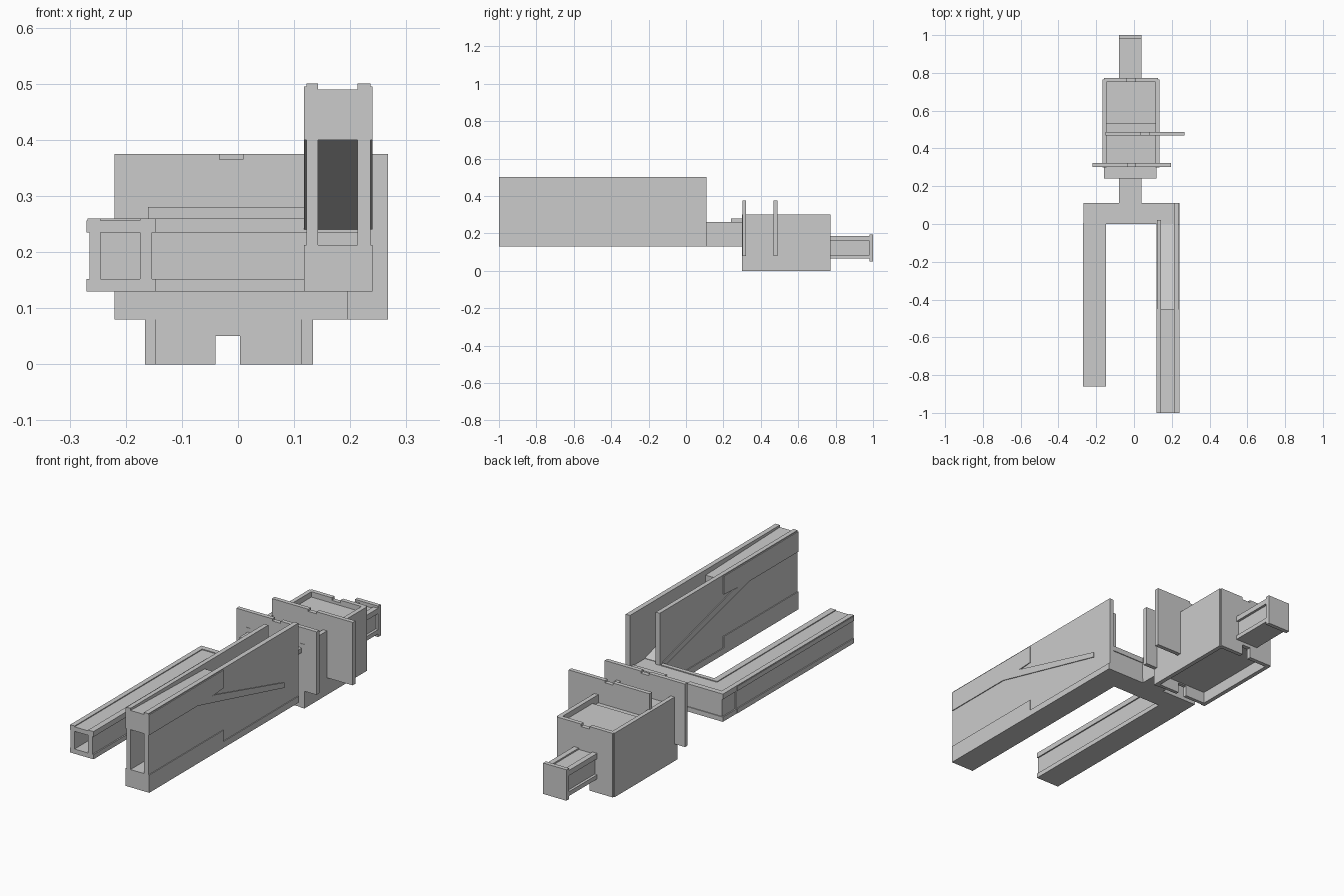
import bpy, bmesh


def obj_from(bm, name):
    bmesh.ops.recalc_face_normals(bm, faces=bm.faces)
    me = bpy.data.meshes.new(name)
    bm.to_mesh(me)
    bm.free()
    ob = bpy.data.objects.new(name, me)
    bpy.context.collection.objects.link(ob)
    return ob


def boxes(name, specs):
    """One object made of (x0, x1, y0, y1, z0, z1) boxes."""
    bm = bmesh.new()
    for x0, x1, y0, y1, z0, z1 in specs:
        vs = bmesh.ops.create_cube(bm, size=1)["verts"]
        for v in vs:
            v.co.x = x0 if v.co.x < 0 else x1
            v.co.y = y0 if v.co.y < 0 else y1
            v.co.z = z0 if v.co.z < 0 else z1
    return obj_from(bm, name)


def prism(name, pts, a, b, axis):
    """Profile (y,z) extruded along x, or (x,z) extruded along y."""
    bm = bmesh.new()
    put = (lambda p, d: (d, p[0], p[1])) if axis == "x" else (lambda p, d: (p[0], d, p[1]))
    lo = [bm.verts.new(put(p, a)) for p in pts]
    hi = [bm.verts.new(put(p, b)) for p in pts]
    bm.faces.new(lo)
    bm.faces.new(hi)
    for i in range(len(pts)):
        j = (i + 1) % len(pts)
        bm.faces.new((lo[i], lo[j], hi[j], hi[i]))
    return obj_from(bm, name)


# Low left prong: hollow beam with flanges and a shallow groove on top
boxes("left_prong", [
    (-.265, -.245, -.86, .01, .15, .24),
    (-.175, -.153, -.86, .01, .15, .24),
    (-.27, -.147, -.86, .004, .13, .152),
    (-.27, -.147, -.86, .004, .235, .256),
    (-.268, -.245, -.86, .11, .256, .26),
    (-.175, -.147, -.86, .0, .256, .26),
])

# Cross yoke joining both prongs
boxes("yoke", [
    (-.262, .235, .004, .106, .14, .25),
    (-.268, .235, .0, .11, .13, .152),
    (-.268, .235, .0, .11, .235, .256),
    (-.245, -.08, .085, .11, .256, .26),
    (.04, .235, .085, .11, .256, .26),
    (-.175, .118, .0, .02, .256, .26),
])

# Tall right prong: two side walls, floor and sloping roof over the tunnel
boxes("right_prong_walls", [
    (.122, .143, -1, .02, .13, .50),
    (.213, .236, -1, .11, .13, .50),
    (.143, .213, -1, .02, .13, .213),
])
prism("right_prong_roof", [(-1, .40), (-1, .49), (-.45, .475), (-.45, .395),
                           (.0, .258), (.0, .24), (-.62, .40)], .14, .216, "x")

# Raised panels and diagonal rib on both outer sides of the tall prong
for side, a, b, end in (("inner", .118, .123, .02), ("outer", .235, .24, .11)):
    prism("upper_panel_" + side, [(-1, .40), (-.62, .40), (-.45, .41), (-.45, .495), (-1, .495)],
          a, b, "x")
    prism("lower_panel_" + side, [(-1, .13), (end, .13), (end, .16), (-.45, .16),
                                  (-.45, .213), (-1, .213)], a, b, "x")
    prism("diagonal_rib_" + side, [(-.64, .40), (.0, .24), (.0, .265), (-.52, .405)], a, b, "x")

# Neck and the thin collar on top of it
boxes("neck", [(-.08, .04, .10, .31, .13, .26)])
boxes("collar", [(-.16, .12, .24, .31, .258, .28)])


# Two cross plates, notched at top and slotted below
def cross_plate(name, x0, x1, y0, y1):
    c = (x0 + x1) / 2
    l, r = c - .021, c + .021
    prism(name, [(x0, .08), (l, .08), (l, .13), (r, .13), (r, .08), (x1, .08),
                 (x1, .375), (r, .375), (r, .365), (l, .365), (l, .375), (x0, .375)],
          y0, y1, "y")


cross_plate("front_cross_plate", -.22, .196, .302, .322)
cross_plate("rear_cross_plate", -.152, .267, .468, .488)

# Housing: side walls, solid core, notched end walls
boxes("housing_sides", [
    (-.166, -.146, .30, .765, 0, .30),
    (.113, .134, .30, .765, 0, .30),
])
boxes("housing_core", [
    (-.15, .115, .31, .53, .055, .262),
    (-.15, .115, .53, .76, .055, .275),
])
end_profile = [(-.16, 0), (-.04, 0), (-.04, .05), (.004, .05), (.004, 0), (.128, 0), (.128, .30),
               (.004, .30), (.004, .288), (-.04, .288), (-.04, .30), (-.16, .30)]
prism("housing_front_wall", end_profile, .303, .32, "y")
prism("housing_rear_wall", end_profile, .752, .772, "y")

# Tail beam with flanges, top ribs and end plate
boxes("tail", [
    (-.068, .028, .76, .985, .08, .17),
    (-.08, .04, .76, .985, .065, .085),
    (-.08, .04, .76, .985, .16, .178),
    (-.08, -.055, .76, .985, .178, .185),
    (.015, .04, .76, .985, .178, .185),
])
boxes("tail_end_plate", [(-.08, .04, .98, 1.0, .05, .195)])
